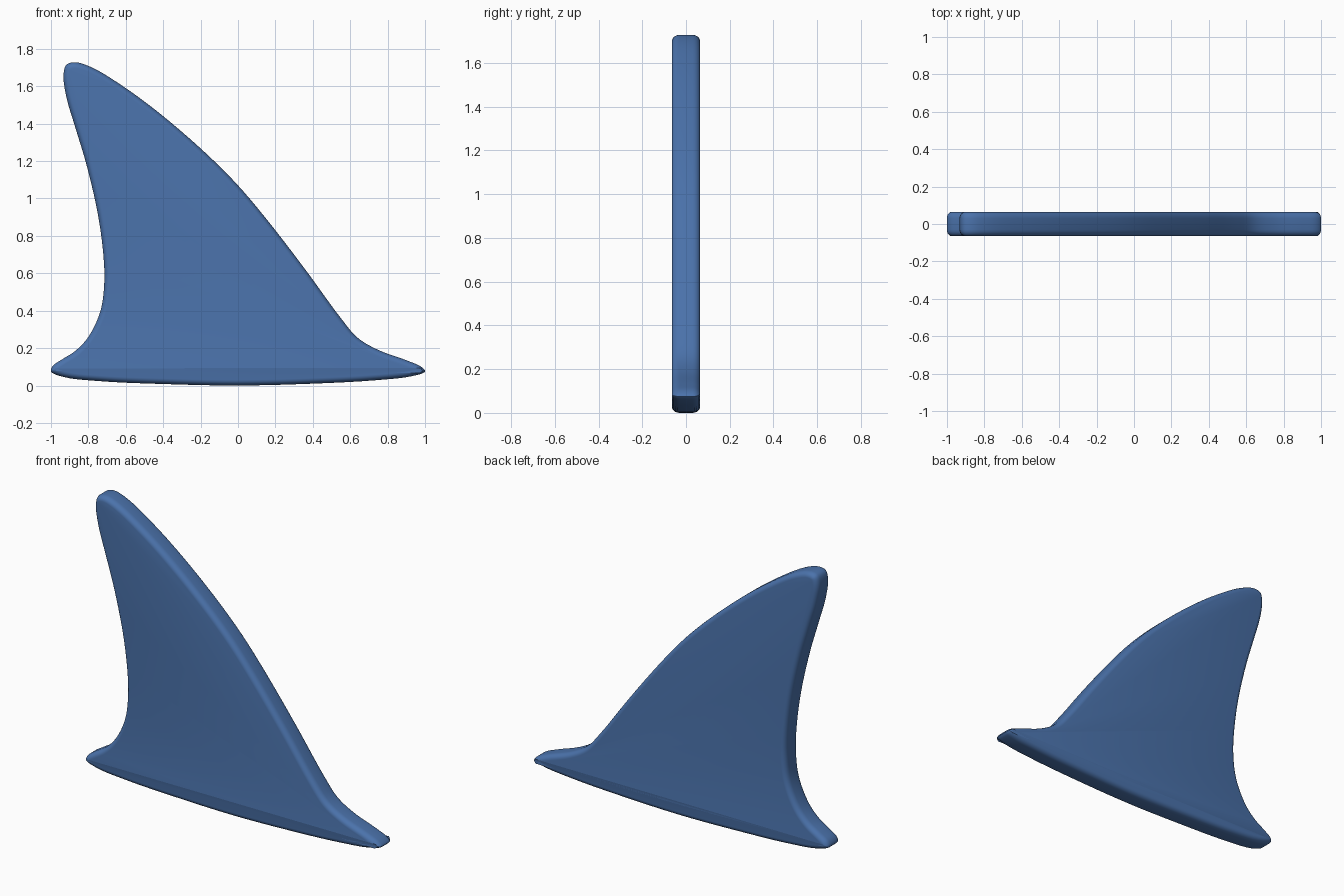
import bpy, bmesh, math
from mathutils import Vector

if "Cube" in bpy.data.objects:
    bpy.data.objects.remove(bpy.data.objects["Cube"])

# Fin outline (x, z), counter-clockwise seen from the front
OUTLINE = [Vector(p) for p in [
    (-1, .075), (-.93, .045), (-.72, .022), (-.4, .008), (0, 0), (.4, .01),
    (.72, .027), (.93, .05), (1, .075), (.98, .1), (.9, .135), (.75, .19),
    (.64, .255), (.55, .36), (.36, .62), (.16, .88), (0, 1.07), (-.17, 1.24),
    (-.4, 1.44), (-.6, 1.59), (-.78, 1.7), (-.87, 1.728), (-.917, 1.715),
    (-.933, 1.66), (-.917, 1.54), (-.87, 1.38), (-.81, 1.18), (-.75, .92),
    (-.72, .7), (-.715, .55), (-.735, .4), (-.8, .26), (-.87, .185),
    (-.94, .14), (-.99, .105)]]
HALF, ROUND, INSET, ARC = .065, .035, .03, 5


def smooth_loop(pts, steps=5):
    """Closed centripetal Catmull-Rom curve through the points."""
    out, n = [], len(pts)
    for i in range(n):
        p = [pts[(i + k - 1) % n] for k in range(4)]
        t = [0]
        for a, b in zip(p, p[1:]):
            t.append(t[-1] + math.sqrt((b - a).length))
        for s in range(steps):
            u = t[1] + (t[2] - t[1]) * s / steps
            q = p
            for span in (1, 2):
                q = [q[k].lerp(q[k + 1], (u - t[k]) / (t[k + 1] - t[k]))
                     if span == 1 else
                     q[k].lerp(q[k + 1], (u - t[k]) / (t[k + 2] - t[k]))
                     for k in range(len(q) - 1)]
            out.append(q[0].lerp(q[1], (u - t[1]) / (t[2] - t[1])))
    return out


loop = smooth_loop(OUTLINE)
n = len(loop)
inward = []
for i in range(n):
    d = (loop[(i + 1) % n] - loop[i - 1]).normalized()
    inward.append(Vector((-d.y, d.x)))

# Rounded rim: (y, inset) from the front face to the back face
arc = [(ROUND * (1 - math.sin(a)), INSET * (1 - math.cos(a)))
       for a in (math.pi / 2 * k / ARC for k in range(ARC + 1))]
rim = [(-HALF + y, o) for y, o in reversed(arc)] + [(HALF - y, o) for y, o in arc]

bm = bmesh.new()
rings = [[bm.verts.new((p.x + w.x * o, y, p.y + w.y * o))
          for p, w in zip(loop, inward)] for y, o in rim]
for a, b in zip(rings, rings[1:]):
    for i in range(n):
        j = (i + 1) % n
        bm.faces.new((a[i], a[j], b[j], b[i]))
bm.faces.new(rings[0])
bm.faces.new(rings[-1][::-1])
bmesh.ops.recalc_face_normals(bm, faces=bm.faces)

mesh = bpy.data.meshes.new("fin")
bm.to_mesh(mesh)
bm.free()
fin = bpy.data.objects.new("fin", mesh)
bpy.context.collection.objects.link(fin)

# Blue material
mat = bpy.data.materials.new("blue")
mat.diffuse_color = (.07, .17, .41, 1)
mat.use_nodes = True
mat.node_tree.nodes["Principled BSDF"].inputs["Base Color"].default_value = mat.diffuse_color
mesh.materials.append(mat)

bpy.context.view_layer.objects.active = fin
fin.select_set(True)
bpy.ops.object.shade_smooth_by_angle(angle=math.radians(40))
